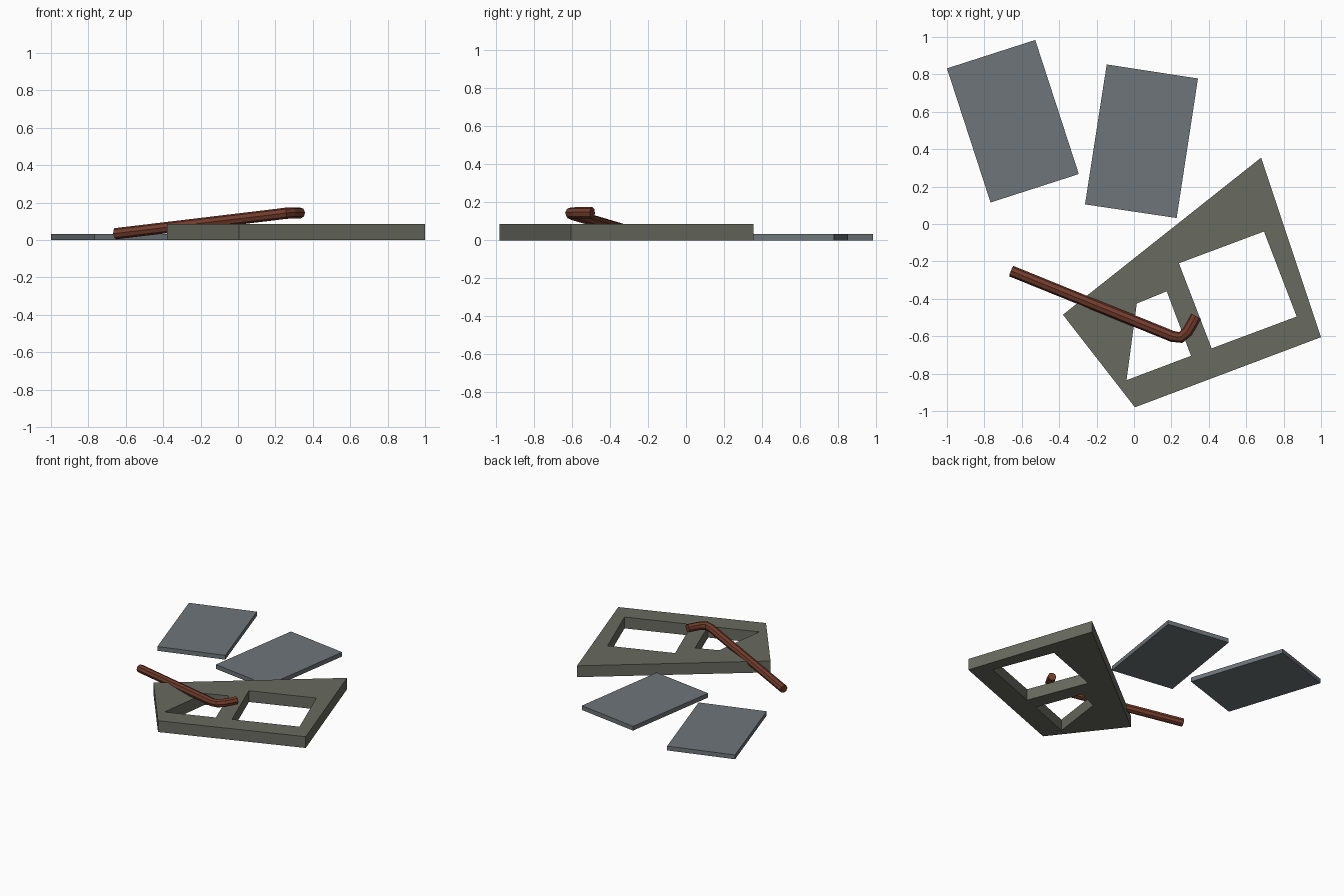
import bpy

if "Cube" in bpy.data.objects:
    bpy.data.objects.remove(bpy.data.objects["Cube"])


def material(name, rgb):
    m = bpy.data.materials.new(name)
    m.diffuse_color = (*rgb, 1)
    m.use_nodes = True
    m.node_tree.nodes["Principled BSDF"].inputs["Base Color"].default_value = m.diffuse_color
    return m


def finish(name, curve, mat, z=0):
    """Turn a curve into a flat-shaded mesh object."""
    obj = bpy.data.objects.new(name, curve)
    bpy.context.collection.objects.link(obj)
    bpy.ops.object.select_all(action='DESELECT')
    obj.select_set(True)
    bpy.context.view_layer.objects.active = obj
    bpy.ops.object.convert(target='MESH')
    obj = bpy.context.object
    obj.name = name
    obj.location.z = z
    obj.data.materials.clear()
    obj.data.materials.append(mat)
    for p in obj.data.polygons:
        p.use_smooth = False
        p.material_index = 0
    return obj


def add_poly(curve, pts, cyclic):
    s = curve.splines.new('POLY')
    s.points.add(len(pts) - 1)
    for p, co in zip(s.points, pts):
        p.co = (co[0], co[1], co[2] if len(co) > 2 else 0, 1)
    s.use_cyclic_u = cyclic
    s.use_smooth = False


def plate(name, loops, height, mat):
    """Extruded outline; any further loops are cut through as holes."""
    c = bpy.data.curves.new(name, 'CURVE')
    c.dimensions = '2D'
    c.fill_mode = 'BOTH'
    c.extrude = height / 2
    for loop in loops:
        add_poly(c, loop, True)
    return finish(name, c, mat, height / 2)


stone = material("stone", (0.14, 0.145, 0.115))
slate = material("slate", (0.155, 0.178, 0.19))
rust = material("rust", (0.17, 0.045, 0.025))

# Broken wall panel with two openings
plate("broken_frame", [
    [(0.68, 0.355), (-0.38, -0.485), (0.005, -0.98), (1.0, -0.605)],
    [(0.695, -0.04), (0.87, -0.495), (0.415, -0.665), (0.24, -0.21)],
    [(0.175, -0.36), (0.305, -0.705), (-0.04, -0.835), (0.015, -0.425)],
], 0.087, stone)

# Two loose flat slabs
plate("slab_left", [[(-1.0, 0.832), (-0.767, 0.115),
                     (-0.295, 0.267), (-0.528, 0.984)]], 0.033, slate)
plate("slab_right", [[(-0.146, 0.853), (-0.262, 0.105),
                      (0.228, 0.032), (0.342, 0.778)]], 0.033, slate)

# Bent rod leaning on the frame
rod = bpy.data.curves.new("bent_rod", 'CURVE')
rod.dimensions = '3D'
rod.fill_mode = 'FULL'
rod.bevel_depth = 0.03
rod.bevel_resolution = 2
rod.use_fill_caps = True
add_poly(rod, [(-0.656, -0.252, 0.034), (0.205, -0.601, 0.137),
               (0.25, -0.607, 0.143), (0.285, -0.577, 0.145),
               (0.31, -0.535, 0.145), (0.332, -0.493, 0.145)], False)
finish("bent_rod", rod, rust)
